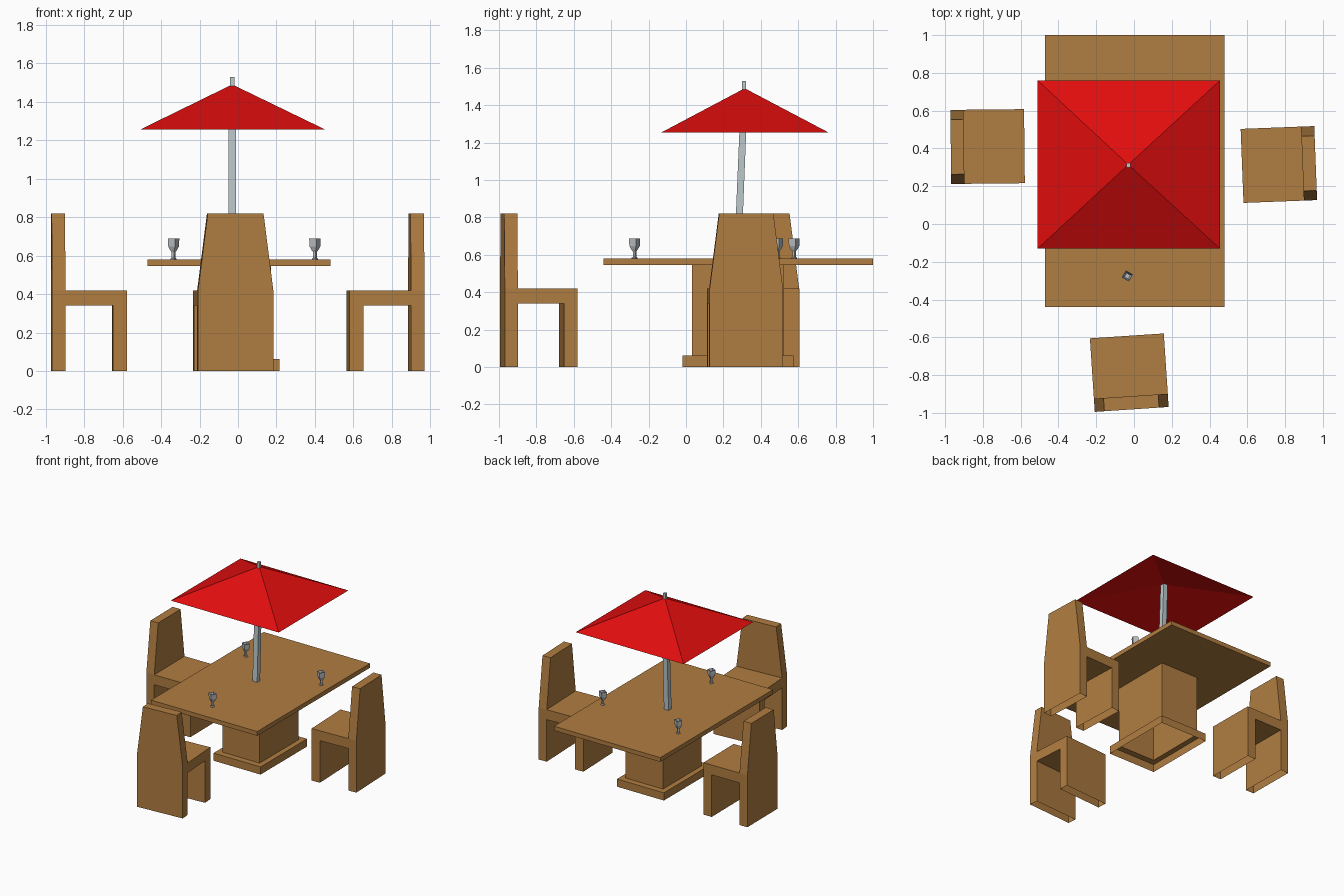
import bpy, bmesh, math

if "Cube" in bpy.data.objects:
    bpy.data.objects.remove(bpy.data.objects["Cube"])


def material(name, rgb):
    m = bpy.data.materials.new(name)
    m.diffuse_color = (*rgb, 1)
    m.use_nodes = True
    m.node_tree.nodes["Principled BSDF"].inputs["Base Color"].default_value = m.diffuse_color
    return m


WOOD = material("warm_wood", (0.434, 0.205, 0.052))
RED = material("red_canvas", (0.75, 0.004, 0.004))
STEEL = material("pale_steel", (0.50, 0.58, 0.60))
GLASS = material("grey_glass", (0.50, 0.52, 0.54))


def finish(name, bm, mat, loc=(0, 0, 0), rot=0):
    bmesh.ops.recalc_face_normals(bm, faces=bm.faces)
    me = bpy.data.meshes.new(name)
    bm.to_mesh(me)
    bm.free()
    me.materials.append(mat)
    ob = bpy.data.objects.new(name, me)
    ob.location = loc
    ob.rotation_euler.z = math.radians(rot)
    bpy.context.collection.objects.link(ob)
    return ob


def loft(name, mat, rings, loc=(0, 0, 0), rot=0, bottom=True, top=True):
    """Stack of rectangles: (half x, half y, z, centre x, centre y)."""
    bm = bmesh.new()
    loops = []
    for hx, hy, z, cx, cy in rings:
        loops.append([bm.verts.new((cx + sx * hx, cy + sy * hy, z))
                      for sx, sy in ((-1, -1), (1, -1), (1, 1), (-1, 1))])
    for a, b in zip(loops, loops[1:]):
        for i in range(4):
            j = (i + 1) % 4
            bm.faces.new((a[i], a[j], b[j], b[i]))
    if bottom:
        bm.faces.new(loops[0][::-1])
    if top:
        bm.faces.new(loops[-1])
    return finish(name, bm, mat, loc, rot)


# Table: slab top on a stepped pedestal that is open underneath
loft("table_top", WOOD, [(0.475, 0.72, z, 0.005, 0.28) for z in (0.545, 0.58)])
loft("table_pedestal", WOOD,
     [(0.21, 0.297, 0, 0.005, 0.278), (0.21, 0.297, 0.062, 0.005, 0.278),
      (0.167, 0.247, 0.062, 0.005, 0.278), (0.167, 0.247, 0.546, 0.005, 0.278)],
     bottom=False, top=False)

# Parasol: slightly leaning pole with a thinner tip, pyramid canopy
loft("parasol_pole", STEEL,
     [(0.021, 0.019, 0.58, -0.03, 0.276), (0.019, 0.018, 1.39, -0.03, 0.309),
      (0.011, 0.011, 1.46, -0.03, 0.310), (0.011, 0.011, 1.53, -0.03, 0.311)])

bm = bmesh.new()
rim = [bm.verts.new((x, y, 1.255)) for x, y in
       ((-0.51, -0.13), (0.455, -0.13), (0.455, 0.76), (-0.51, 0.76))]
for z in (1.49, 1.38):  # outer and inner skins
    apex = bm.verts.new((-0.03, 0.314, z))
    for i in range(4):
        bm.faces.new((rim[i], rim[(i + 1) % 4], apex))
finish("parasol_canopy", bm, RED)


# Chairs: side profile swept across the width, backrest narrowing upward
PROFILE = [(0, 0), (0.07, 0), (0.07, 0.34), (0.317, 0.34), (0.317, 0), (0.39, 0),
           (0.39, 0.42), (0.07, 0.42), (0.07, 0.82), (0, 0.82), (0, 0.42)]
SIDES = [(0, 1, 2, 7, 10), (2, 3, 6, 7), (3, 4, 5, 6), (10, 7, 8, 9)]


def chair(name, x, y, rot):
    bm = bmesh.new()
    left, right = [], []
    for u, z in PROFILE:
        half = 0.145 if z > 0.5 else 0.196
        left.append(bm.verts.new((u - 0.195, half, z)))
        right.append(bm.verts.new((u - 0.195, -half, z)))
    n = len(PROFILE)
    for i in range(n):
        j = (i + 1) % n
        if PROFILE[i][1] or PROFILE[j][1]:  # leg soles stay open
            bm.faces.new((left[i], left[j], right[j], right[i]))
    for idx in SIDES:
        bm.faces.new([left[i] for i in idx])
        bm.faces.new([right[i] for i in reversed(idx)])
    finish(name, bm, WOOD, (x, y, 0), rot)


chair("left_chair", -0.775, 0.41, 0.6)
chair("right_chair", 0.767, 0.315, 182.2)
chair("front_chair", -0.025, -0.787, 93.8)

# Goblets: four-sided turned profile (radius, height)
CUP = [(0.017, 0), (0.017, 0.004), (0.010, 0.008), (0.010, 0.038), (0.019, 0.050),
       (0.029, 0.068), (0.031, 0.108), (0.027, 0.108), (0.016, 0.060)]
for name, x, y in (("front_goblet", -0.035, -0.275), ("left_goblet", -0.335, 0.578),
                   ("right_goblet", 0.40, 0.49)):
    k = math.sqrt(0.5)
    loft(name, GLASS, [(r * k, r * k, z, 0, 0) for r, z in CUP], (x, y, 0.58), 60)
